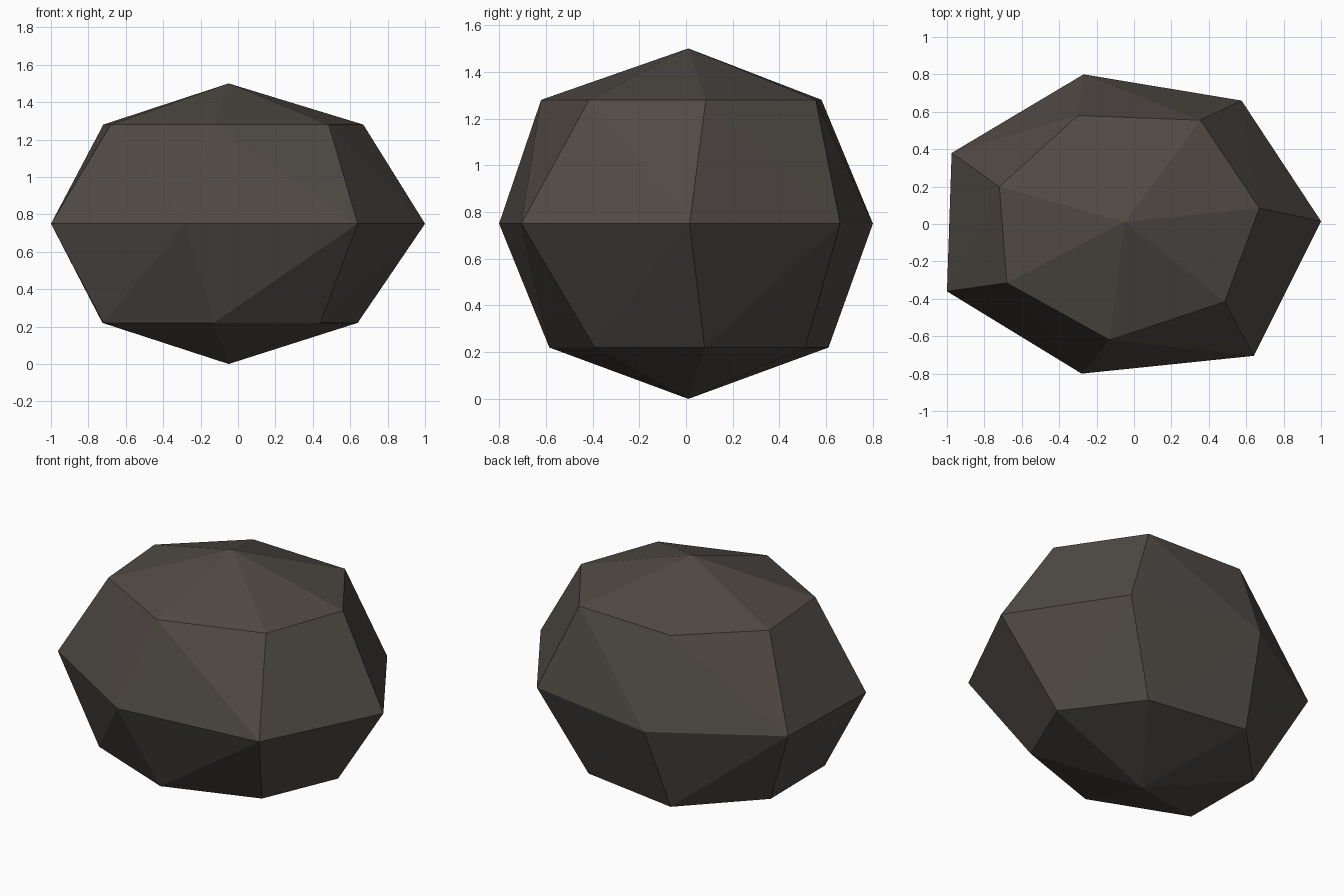
import bpy

if "Cube" in bpy.data.objects:
    bpy.data.objects.remove(bpy.data.objects["Cube"])

# Irregular seven-sided stone: three rings closed by a tip at each end
rings = [
    (0.22, [(0.64, 0.08), (0.32, 0.51), (-0.32, 0.61), (-0.725, 0.195),
            (-0.72, -0.35), (-0.13, -0.585), (0.44, -0.39)]),
    (0.75, [(1.0, 0.015), (0.575, 0.66), (-0.27, 0.80), (-0.975, 0.38),
            (-1.0, -0.36), (-0.28, -0.80), (0.64, -0.705)]),
    (1.28, [(0.67, 0.085), (0.355, 0.555), (-0.30, 0.58), (-0.72, 0.20),
            (-0.68, -0.315), (-0.13, -0.62), (0.485, -0.415)]),
]
N = 7
verts = [(x, y, z) for z, pts in rings for x, y in pts]
verts += [(-0.05, 0.01, 0.0), (-0.05, 0.01, 1.5)]
bottom, top = 3 * N, 3 * N + 1

faces = []
for i in range(N):
    j = (i + 1) % N
    low_i, low_j, mid_i, mid_j, up_i, up_j = i, j, N + i, N + j, 2 * N + i, 2 * N + j
    faces += [
        (bottom, low_j, low_i),                             # bottom fan
        (low_i, mid_j, mid_i), (low_i, low_j, mid_j),       # lower band
        (mid_i, mid_j, up_i), (mid_j, up_j, up_i),          # upper band
        (up_i, up_j, top),                                  # top fan
    ]

mesh = bpy.data.meshes.new("stone")
mesh.from_pydata(verts, [], faces)
mesh.update()
stone = bpy.data.objects.new("stone", mesh)
bpy.context.collection.objects.link(stone)

# One dark warm grey
mat = bpy.data.materials.new("dark warm grey")
mat.diffuse_color = (0.08, 0.069, 0.06, 1.0)
mat.use_nodes = True
mat.node_tree.nodes["Principled BSDF"].inputs["Base Color"].default_value = mat.diffuse_color
mesh.materials.append(mat)
